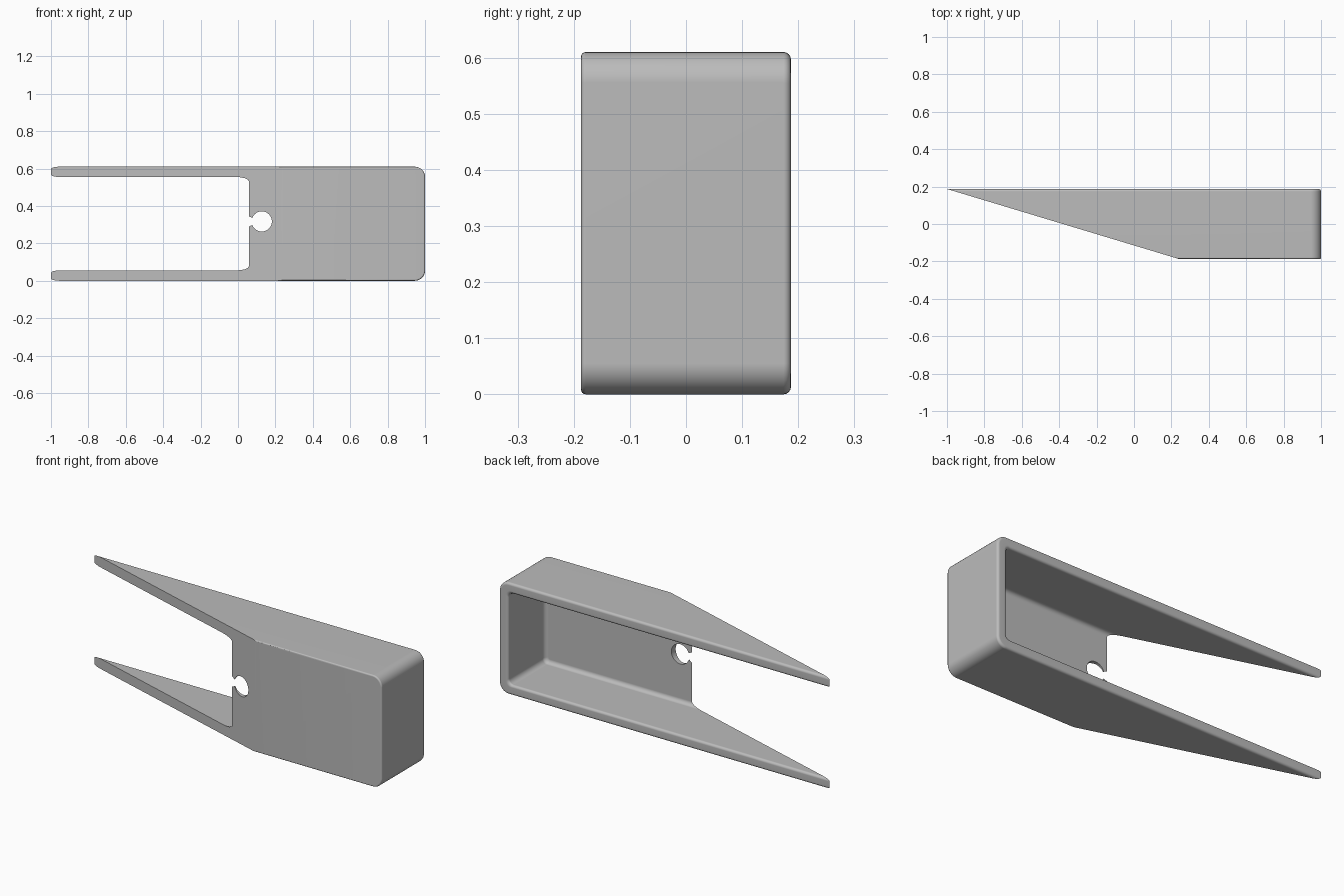
import bpy, bmesh, math
from mathutils import Matrix

cube = bpy.data.objects.get("Cube")
if cube:
    bpy.data.objects.remove(cube, do_unlink=True)

HEIGHT, HALF_Y, WALL = 0.61, 0.187, 0.055
FLOOR_Y = -0.132
STEPS = 8


def make_object(name, bm):
    bmesh.ops.recalc_face_normals(bm, faces=bm.faces[:])
    mesh = bpy.data.meshes.new(name)
    bm.to_mesh(mesh)
    bm.free()
    obj = bpy.data.objects.new(name, mesh)
    bpy.context.collection.objects.link(obj)
    return obj


def rounded_ring(bm, inset, y, radius):
    """Rounded rectangle in the xz plane, shrunk by inset."""
    x0, x1 = -1.4 + inset + radius, 1 - inset - radius
    z0, z1 = inset + radius, HEIGHT - inset - radius
    ring = []
    for k, (cx, cz) in enumerate([(x1, z1), (x0, z1), (x0, z0), (x1, z0)]):
        for i in range(STEPS + 1):
            a = math.pi / 2 * (k + i / STEPS)
            ring.append(bm.verts.new((cx + radius * math.cos(a), y, cz + radius * math.sin(a))))
    return ring


def fillet(inset, y, di, dy, start):
    """Quarter-round steps as (inset, y) around a centre."""
    return [(inset + di * math.cos(start + math.pi / 2 * i / 4),
             y + dy * math.sin(start + math.pi / 2 * i / 4)) for i in range(5)]


def prism(name, outline, low, high, axis):
    """Closed prism: outline in xy along z, or in xz along y."""
    bm = bmesh.new()
    place = (lambda a, b, c: (a, b, c)) if axis == "z" else (lambda a, b, c: (a, c, b))
    rings = [[bm.verts.new(place(a, b, c)) for a, b in outline] for c in (low, high)]
    for ring in rings:
        bm.faces.new(ring)
    n = len(outline)
    for i in range(n):
        j = (i + 1) % n
        bm.faces.new((rings[0][i], rings[0][j], rings[1][j], rings[1][i]))
    return make_object(name, bm)


# Open-backed tray: outer wall, rounded rim, inner wall and cavity floor
f, b, c = 0.008, 0.013, 0.022
half = math.pi / 2
path = fillet(f, -HALF_Y + f, f, f, -half)
path = [(2 * f - i, y) for i, y in path]                      # front edge
path += [(2 * b - i, y) for i, y in fillet(b, HALF_Y - b, b, b, 0)]  # outer rim
path += [(i, y) for i, y in reversed(fillet(WALL - b, HALF_Y - b, b, b, 0))]  # inner rim
path += [(WALL + c - c * math.cos(half * i / 4),
          FLOOR_Y + c - c * math.sin(half * i / 4)) for i in range(5)]  # floor edge
bm = bmesh.new()
rings = []
for inset, y in path:
    radius = max(0.055 - inset, 0.028 - max(inset - WALL, 0) * 0.8)
    rings.append(rounded_ring(bm, inset, y, radius))
for r0, r1 in zip(rings, rings[1:]):
    n = len(r0)
    for i in range(n):
        j = (i + 1) % n
        bm.faces.new((r0[i], r0[j], r1[j], r1[i]))
bm.faces.new(rings[0])
bm.faces.new(rings[-1])
clip = make_object("tapered_housing", bm)

# Cutters: sloping front, round hole and its narrow neck
run, rise = 1.24, -2 * HALF_Y
slope = [(-1 - run, HALF_Y - rise), (-1 + 2 * run, HALF_Y + 2 * rise), (-1 - run, HALF_Y + 2 * rise)]
hole = [(0.127 + 0.054 * math.cos(math.tau * i / 40),
         0.317 + 0.054 * math.sin(math.tau * i / 40)) for i in range(40)]
neck = [(0.04, 0.283), (0.1, 0.307), (0.1, 0.327), (0.04, 0.351)]
cutters = [prism("slope_cutter", slope, -0.2, HEIGHT + 0.2, "z"),
           prism("hole_cutter", hole, -0.4, 0.1, "y"),
           prism("neck_cutter", neck, -0.41, 0.11, "y")]

bpy.ops.object.select_all(action="DESELECT")
bpy.context.view_layer.objects.active = clip
clip.select_set(True)
for cutter in cutters:
    cutter.hide_render = True
    mod = clip.modifiers.new("cut", "BOOLEAN")
    mod.operation = "DIFFERENCE"
    mod.solver = "EXACT"
    mod.object = cutter
    bpy.ops.object.modifier_apply(modifier=mod.name)
    bpy.data.objects.remove(cutter, do_unlink=True)

# Plain grey finish
grey = bpy.data.materials.new("plain grey")
grey.use_nodes = True
colour = (0.5, 0.5, 0.5, 1)
grey.diffuse_color = colour
grey.node_tree.nodes["Principled BSDF"].inputs["Base Color"].default_value = colour
clip.data.materials.clear()
clip.data.materials.append(grey)

bpy.ops.object.shade_smooth_by_angle(angle=math.radians(32))
weighted = clip.modifiers.new("even_shading", "WEIGHTED_NORMAL")
weighted.keep_sharp = True
